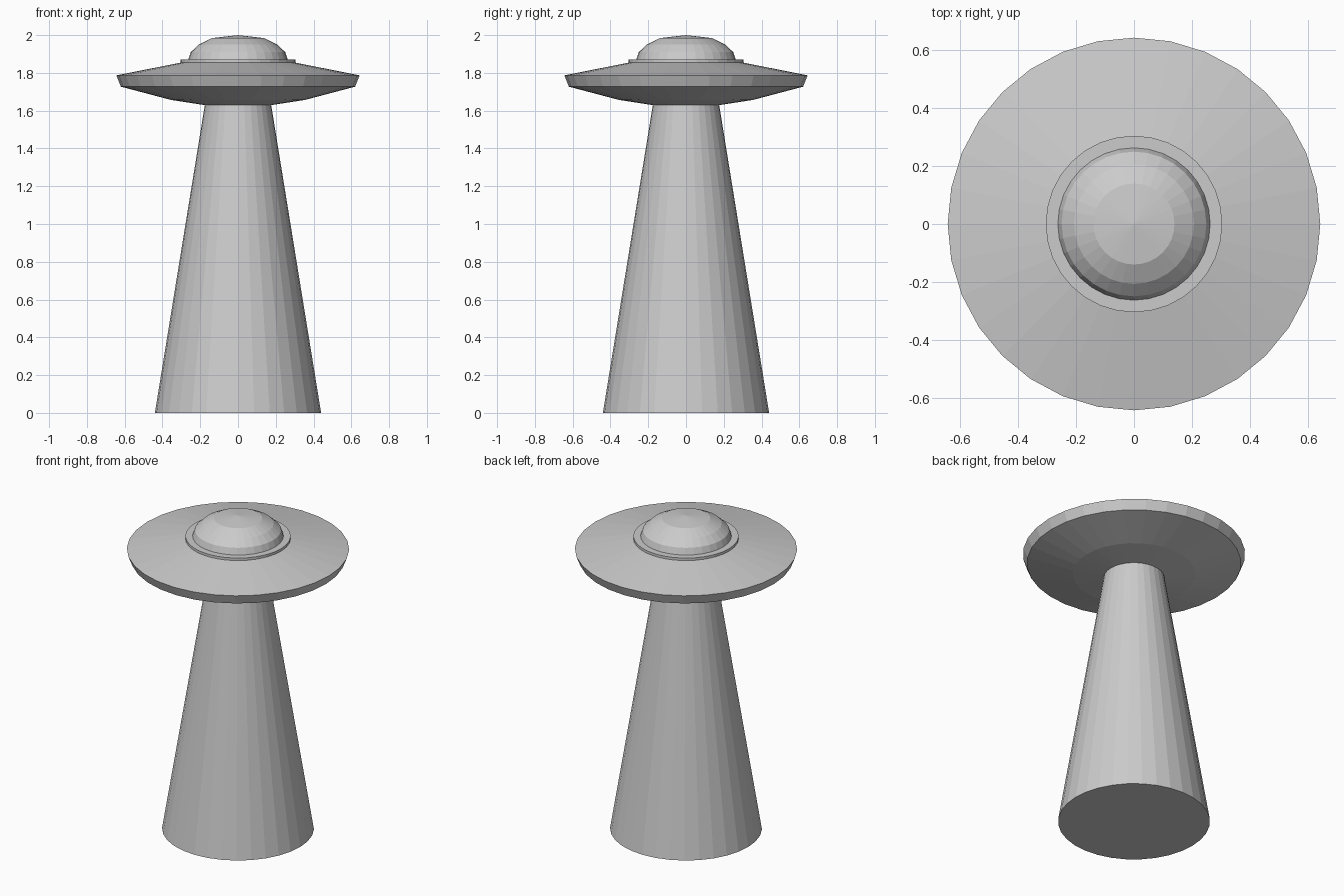
import bpy, bmesh
from math import sin, cos, tau

if "Cube" in bpy.data.objects:
    bpy.data.objects.remove(bpy.data.objects["Cube"])


def lathe(name, profile, sides):
    """Closed solid of revolution from (radius, z) points, bottom to top."""
    bm = bmesh.new()
    rings = []
    for r, z in profile:
        if r == 0:
            rings.append([bm.verts.new((0, 0, z))] * sides)
        else:
            rings.append([bm.verts.new((r * cos(tau * i / sides), r * sin(tau * i / sides), z))
                          for i in range(sides)])
    for low, high in zip(rings, rings[1:]):
        for i in range(sides):
            j = (i + 1) % sides
            corners = [low[i], low[j], high[j], high[i]]
            bm.faces.new(list(dict.fromkeys(corners)))
    # Flat caps on open ends
    if profile[0][0] > 0:
        bm.faces.new(rings[0][::-1])
    if profile[-1][0] > 0:
        bm.faces.new(rings[-1])
    bmesh.ops.recalc_face_normals(bm, faces=bm.faces[:])
    mesh = bpy.data.meshes.new(name)
    bm.to_mesh(mesh)
    bm.free()
    obj = bpy.data.objects.new(name, mesh)
    bpy.context.collection.objects.link(obj)
    return obj


# Tapered light beam standing on the ground
lathe("light_beam", [(0.44, 0), (0.175, 1.635)], 32)

# Saucer hull with a bevelled outer rim
lathe("saucer_hull", [(0.18, 1.63), (0.355, 1.657), (0.62, 1.727),
                      (0.644, 1.787), (0.30, 1.855)], 32)

# Collar ring under the dome
lathe("dome_collar", [(0.305, 1.848), (0.305, 1.87)], 32)

# Shallow cockpit dome
lathe("cockpit_dome", [(0.264, 1.868), (0.25, 1.91), (0.207, 1.95),
                       (0.14, 1.984), (0, 2.0)], 32)
